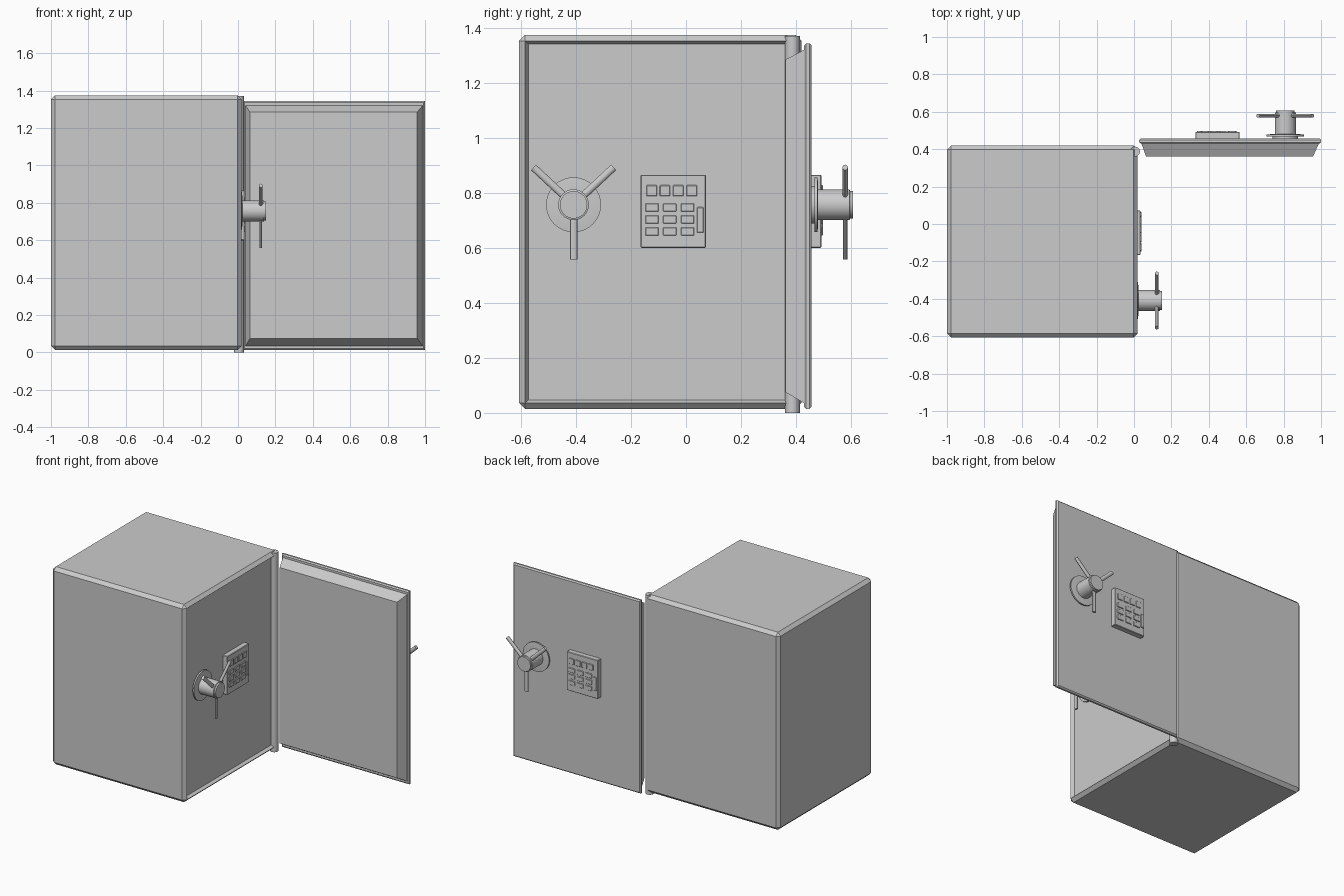
import bpy, bmesh
from math import radians, cos, sin, pi
from mathutils import Matrix, Vector

if "Cube" in bpy.data.objects:
    bpy.data.objects.remove(bpy.data.objects["Cube"])

# Fittings are built facing +x; OPEN swings them onto the opened door.
CLOSED = Matrix.Identity(4)
OPEN = Matrix.Translation((0.40, 0.457, 0)) @ Matrix.Rotation(pi / 2, 4, 'Z')


def finish(bm, name, mat=CLOSED, smooth=False):
    bmesh.ops.recalc_face_normals(bm, faces=bm.faces[:])
    me = bpy.data.meshes.new(name)
    bm.to_mesh(me)
    bm.free()
    ob = bpy.data.objects.new(name, me)
    bpy.context.collection.objects.link(ob)
    ob.matrix_world = mat
    if smooth:
        bpy.ops.object.select_all(action='DESELECT')
        ob.select_set(True)
        bpy.context.view_layer.objects.active = ob
        bpy.ops.object.shade_smooth_by_angle(angle=radians(35))
    return ob


def add_box(bm, lo, hi, bevel=0.0):
    lo, hi = Vector(lo), Vector(hi)
    m = Matrix.Translation((lo + hi) / 2) @ Matrix.Diagonal((*(hi - lo), 1))
    verts = bmesh.ops.create_cube(bm, size=1, matrix=m)['verts']
    if bevel:
        edges = list({e for v in verts for e in v.link_edges})
        bmesh.ops.bevel(bm, geom=edges, offset=bevel, segments=1,
                        profile=0.5, affect='EDGES')


def loft(bm, loops):
    # Join matching vertex loops and cap both ends
    rings = [[bm.verts.new(p) for p in loop] for loop in loops]
    for a, b in zip(rings, rings[1:]):
        for i in range(len(a)):
            j = (i + 1) % len(a)
            bm.faces.new((a[i], a[j], b[j], b[i]))
    bm.faces.new(rings[0])
    bm.faces.new(rings[-1])


def rect(x, y0, y1, z0, z1):
    return [(x, y0, z0), (x, y1, z0), (x, y1, z1), (x, y0, z1)]


# Cabinet: chamfered box with a shallow sunken front
bm = bmesh.new()
add_box(bm, (-1, -0.607, 0.014), (0.02, 0.42, 1.375), 0.022)
bm.normal_update()
front = max(bm.faces, key=lambda f: f.calc_center_median().x)
bmesh.ops.inset_region(bm, faces=[front], thickness=0.016, depth=-0.02)
finish(bm, "safe_body")

# Hinge post
bm = bmesh.new()
bmesh.ops.create_cone(bm, cap_ends=True, segments=12, radius1=0.027,
                      radius2=0.027, depth=1.371,
                      matrix=Matrix.Translation((0.005, 0.387, 0.6855)))
finish(bm, "hinge_post", smooth=True)

# Opened door: slab with softened rim and a tapered plug on its inner side
bm = bmesh.new()
Y0, Y1, Z0, Z1, c = -0.60, 0.372, 0.014, 1.344, 0.008
loft(bm, [
    rect(0, Y0 + c, Y1 - c, Z0 + c, Z1 - c),
    rect(-c, Y0, Y1, Z0, Z1),
    rect(-0.020, Y0, Y1, Z0, Z1),
    rect(-0.027, Y0 + c, Y1 - c, Z0 + c, Z1 - c),
    rect(-0.027, Y0 + 0.012, Y1 - 0.012, 0.035, 1.321),
    rect(-0.095, Y0 + 0.042, Y1 - 0.036, 0.075, 1.285),
])
finish(bm, "open_door", OPEN)


def handle(prefix, mat):
    cy, cz = -0.409, 0.757
    # Rosette and hub turned about x
    profile = [(-0.004, 0.069), (0.011, 0.069), (0.011, 0.1), (0.021, 0.1),
               (0.024, 0.069), (0.024, 0.056), (0.138, 0.056),
               (0.140, 0.050), (0.151, 0.050)]
    bm = bmesh.new()
    n = 32
    loft(bm, [[(x, cy + r * cos(2 * pi * i / n), cz + r * sin(2 * pi * i / n))
               for i in range(n)] for x, r in profile])
    finish(bm, prefix + "_handle_hub", mat, True)
    # Three flattened spokes
    bm = bmesh.new()
    for deg, depth in ((-90, 0.015), (43, 0.02), (137, 0.02)):
        a = radians(deg)
        out, side = Vector((0, cos(a), sin(a))), Vector((0, -sin(a), cos(a)))
        base = Vector((0.122, cy, cz))
        loft(bm, [[base + out * d + side * (0.0135 * cos(2 * pi * i / 12))
                   + Vector((depth / 2 * sin(2 * pi * i / 12), 0, 0))
                   for i in range(12)] for d in (0.04, 0.199)])
    finish(bm, prefix + "_handle_spokes", mat, True)


def keypad(prefix, mat):
    bm = bmesh.new()
    add_box(bm, (-0.004, -0.165, 0.6), (0.035, 0.072, 0.866), 0.003)
    finish(bm, prefix + "_keypad", mat)
    # Keys: top row of four, three by three grid, one tall bar
    keys = [(-0.125 + 0.0485 * i, 0.808, 0.038, 0.04) for i in range(4)]
    keys += [(-0.124 + 0.065 * i, 0.747 - 0.0435 * j, 0.048, 0.03)
             for i in range(3) for j in range(3)]
    keys.append((0.052, 0.702, 0.025, 0.092))
    bm = bmesh.new()
    for y, z, w, h in keys:
        add_box(bm, (0.03, y - w / 2, z - h / 2),
                (0.041, y + w / 2, z + h / 2), 0.002)
    finish(bm, prefix + "_keypad_keys", mat)


for prefix, mat in (("front", CLOSED), ("door", OPEN)):
    handle(prefix, mat)
    keypad(prefix, mat)
